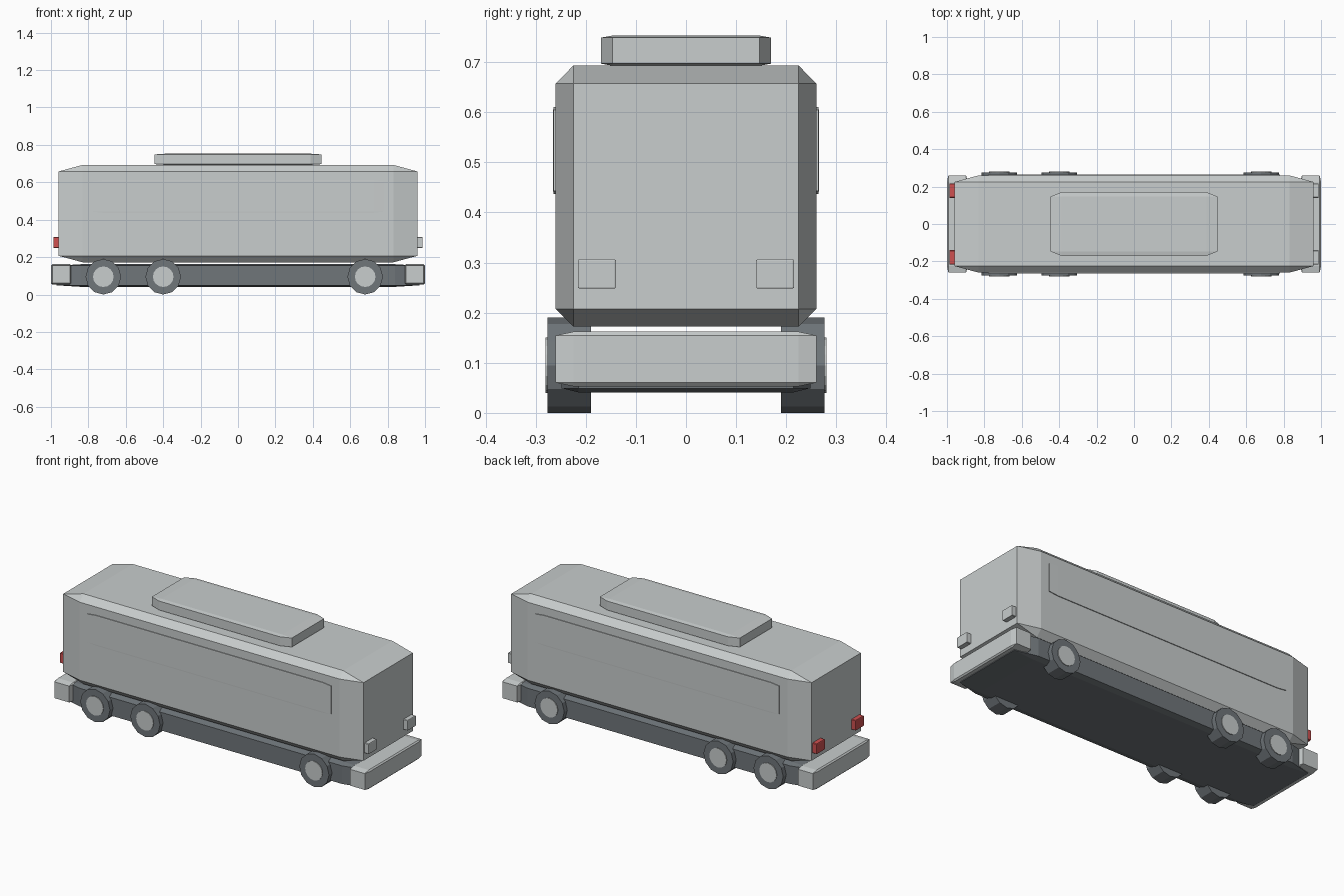
import bpy
import bmesh
import math
from mathutils import Matrix, Vector

cube = bpy.data.objects.get("Cube")
if cube:
    bpy.data.objects.remove(cube, do_unlink=True)


def material(name, rgb):
    mat = bpy.data.materials.new(name)
    mat.use_nodes = True
    colour = (*rgb, 1)
    mat.diffuse_color = colour
    mat.node_tree.nodes["Principled BSDF"].inputs["Base Color"].default_value = colour
    return mat


SILVER = material("silver grey", (0.58, 0.61, 0.61))
DARK = material("dark grey", (0.16, 0.18, 0.195))
RED = material("tail red", (0.62, 0.08, 0.08))


def finish(name, bm, mat):
    mesh = bpy.data.meshes.new(name)
    bm.to_mesh(mesh)
    bm.free()
    mesh.materials.append(mat)
    obj = bpy.data.objects.new(name, mesh)
    bpy.context.collection.objects.link(obj)
    return obj


def chamfered_box(name, low, high, mat, chamfer=0.135):
    """Box between two corners; the chamfer is a share of each half size."""
    low, high = Vector(low), Vector(high)
    bm = bmesh.new()
    bmesh.ops.create_cube(bm, size=2)
    bmesh.ops.bevel(bm, geom=bm.edges[:], offset=chamfer, segments=1,
                    affect='EDGES', profile=0.5)
    bmesh.ops.scale(bm, vec=(high - low) / 2, verts=bm.verts)
    bmesh.ops.translate(bm, vec=(high + low) / 2, verts=bm.verts)
    return finish(name, bm, mat)


def disc(name, centre, radius, width, sides, mat):
    """Cylinder lying along y."""
    bm = bmesh.new()
    bmesh.ops.create_cone(bm, cap_ends=True, segments=sides, radius1=radius,
                          radius2=radius, depth=width,
                          matrix=Matrix.Translation(centre)
                          @ Matrix.Rotation(math.pi / 2, 4, 'X'))
    return finish(name, bm, mat)


# Main shell, roof unit and chassis
chamfered_box("body", (-0.96, -0.26, 0.172), (0.96, 0.26, 0.693), SILVER)
chamfered_box("roof_unit", (-0.447, -0.17, 0.693), (0.447, 0.17, 0.753), SILVER)
chamfered_box("chassis", (-0.97, -0.248, 0.041), (0.97, 0.248, 0.162), DARK)

# Bumpers and lamps at both ends
for end, sign, lamp_mat in (("front", 1, SILVER), ("rear", -1, RED)):
    x = sorted((sign * 0.89, sign))
    chamfered_box(end + "_bumper", (x[0], -0.26, 0.053), (x[1], 0.26, 0.162), SILVER)
    x = sorted((sign * 0.95, sign * 0.987))
    for side, y in (("left", 0.178), ("right", -0.178)):
        chamfered_box(f"{end}_lamp_{side}", (x[0], y - 0.038, 0.248),
                      (x[1], y + 0.038, 0.307), lamp_mat, 0.08)

# Side panels and wheels
for side, sign in (("left", 1), ("right", -1)):
    y = sorted((sign * 0.257, sign * 0.265))
    chamfered_box("side_panel_" + side, (-0.78, y[0], 0.437),
                  (0.78, y[1], 0.611), SILVER, 0.07)
    for place, x in (("front", 0.68), ("middle", -0.4), ("rear", -0.72)):
        disc(f"{place}_tyre_{side}", (x, sign * 0.233, 0.095), 0.095, 0.086, 12, DARK)
        disc(f"{place}_hub_{side}", (x, sign * 0.262, 0.095), 0.055, 0.036, 16, SILVER)
